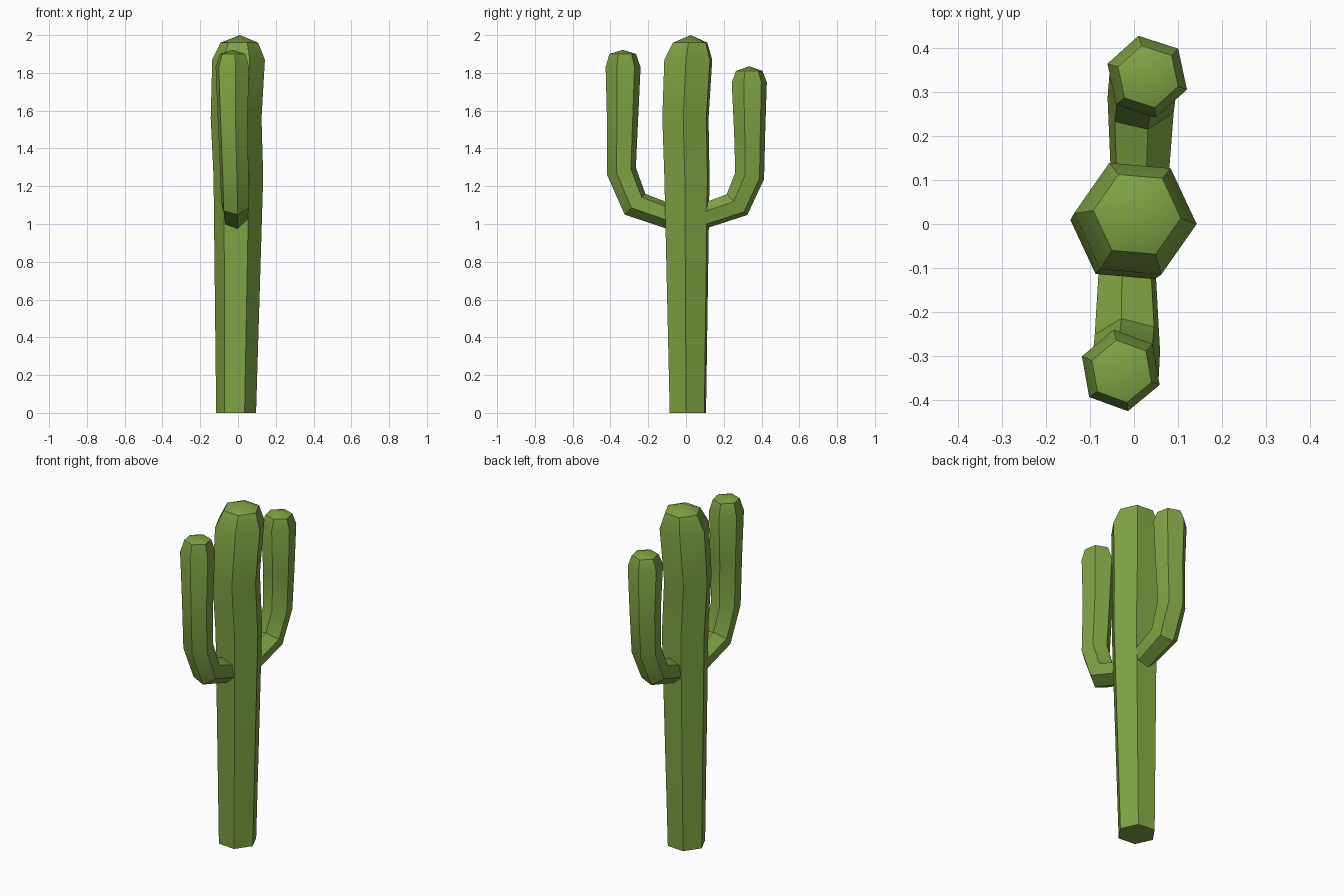
import bpy, bmesh, math
from mathutils import Vector

cube = bpy.data.objects.get("Cube")
if cube:
    bpy.data.objects.remove(cube, do_unlink=True)

GREEN = (0.216, 0.366, 0.058, 1.0)
green = bpy.data.materials.new("cactus green")
green.use_nodes = True
green.diffuse_color = GREEN
green.node_tree.nodes["Principled BSDF"].inputs["Base Color"].default_value = GREEN

SIDES = 6


def stem(name, rings, tip, turn):
    """Six-sided tube; each ring is (x, y, z, radius, lean of its normal in the yz plane)."""
    bm = bmesh.new()
    loops = []
    for x, y, z, r, lean in rings:
        a = math.radians(lean)
        side = Vector((0, math.cos(a), -math.sin(a)))
        loop = []
        for i in range(SIDES):
            t = math.radians(turn + 360 / SIDES * i)
            loop.append(bm.verts.new(Vector((x + r * math.cos(t), y, z)) + side * (r * math.sin(t))))
        loops.append(loop)
    # Walls between rings
    for low, high in zip(loops, loops[1:]):
        for i in range(SIDES):
            j = (i + 1) % SIDES
            bm.faces.new((low[i], low[j], high[j], high[i]))
    # Flat base and shallow pointed tip
    bm.faces.new(loops[0][::-1])
    apex = bm.verts.new(tip)
    for i in range(SIDES):
        bm.faces.new((loops[-1][i], loops[-1][(i + 1) % SIDES], apex))
    bmesh.ops.recalc_face_normals(bm, faces=bm.faces[:])
    mesh = bpy.data.meshes.new(name)
    bm.to_mesh(mesh)
    bm.free()
    mesh.materials.append(green)
    obj = bpy.data.objects.new(name, mesh)
    bpy.context.collection.objects.link(obj)
    bpy.ops.object.select_all(action='DESELECT')
    obj.select_set(True)
    bpy.context.view_layer.objects.active = obj
    bpy.ops.object.shade_smooth_by_angle(angle=math.radians(30))
    return obj


# Main trunk, slightly wavy and wider towards the top
stem("trunk", [
    (-0.010, 0.010, 0.00, 0.106, 0),
    (0.002, 0.005, 1.25, 0.132, 0),
    (-0.010, -0.003, 1.56, 0.135, 0),
    (0.003, 0.012, 1.87, 0.140, 0),
    (0.007, 0.022, 1.96, 0.100, 0),
], (0.010, 0.025, 2.0), -5)

# Taller arm, bending out to the front and up
stem("front_arm", [
    (-0.015, -0.060, 1.03, 0.066, -72),
    (-0.015, -0.270, 1.105, 0.079, -45),
    (-0.020, -0.342, 1.28, 0.080, -13),
    (-0.028, -0.336, 1.56, 0.084, 0),
    (-0.030, -0.333, 1.83, 0.094, 0),
    (-0.028, -0.335, 1.90, 0.072, 0),
], (-0.028, -0.335, 1.922), -20)

# Shorter arm, bending out to the back and up
stem("back_arm", [
    (0.012, 0.060, 1.03, 0.066, 72),
    (0.015, 0.270, 1.102, 0.079, 45),
    (0.022, 0.337, 1.255, 0.080, 13),
    (0.030, 0.337, 1.48, 0.084, 0),
    (0.030, 0.335, 1.75, 0.095, 0),
    (0.032, 0.335, 1.81, 0.072, 0),
], (0.032, 0.335, 1.835), -18)
